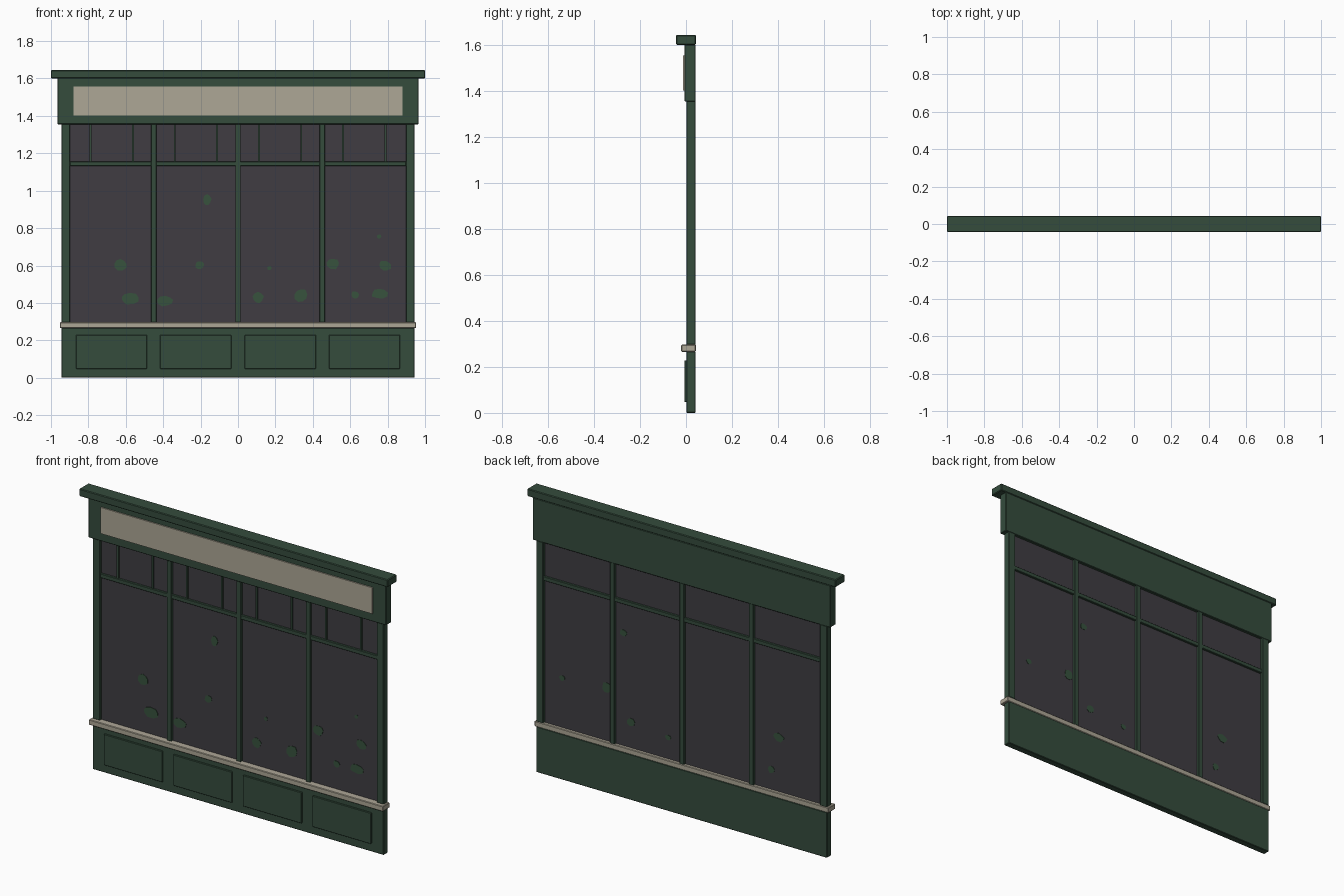
import bpy, bmesh, math, random

random.seed(4)


def material(name, rgb):
    m = bpy.data.materials.new(name)
    m.diffuse_color = (*rgb, 1)
    return m


GREEN = material("dark_green_paint", (0.035, 0.072, 0.046))
CREAM = material("cream_stone", (0.42, 0.385, 0.305))
GLASS = material("dark_glass", (0.050, 0.046, 0.055))
LEAF = material("plant_green", (0.038, 0.085, 0.047))


def finish(name, bm, mat):
    me = bpy.data.meshes.new(name)
    bm.to_mesh(me)
    bm.free()
    me.materials.append(mat)
    ob = bpy.data.objects.new(name, me)
    bpy.context.collection.objects.link(ob)
    return ob


def box(name, x0, x1, y0, y1, z0, z1, mat, bevel=0.0):
    bm = bmesh.new()
    bmesh.ops.create_cube(bm, size=1)
    for v in bm.verts:
        v.co = (x1 if v.co.x > 0 else x0,
                y1 if v.co.y > 0 else y0,
                z1 if v.co.z > 0 else z0)
    ob = finish(name, bm, mat)
    if bevel:
        mod = ob.modifiers.new("edge", 'BEVEL')
        mod.width = bevel
        mod.segments = 1
    return ob


BACK = 0.042

# Base wall with four raised panels
box("base_wall", -0.943, 0.943, 0.002, BACK, 0, 0.267, GREEN, 0.003)
for c in (-0.676, -0.226, 0.226, 0.676):
    box("base_panel", c - 0.19, c + 0.19, -0.007, 0.004, 0.048, 0.229, GREEN, 0.002)

# Sill
box("sill", -0.953, 0.953, -0.021, 0.043, 0.266, 0.297, CREAM, 0.003)

# Window glass
box("window_glass", -0.90, 0.90, 0.019, 0.025, 0.29, 1.36, GLASS)

# Frame: side posts, mullions, transom bar
for s in (-1, 1):
    xs = sorted((s * 0.897, s * 0.943))
    box("side_post", xs[0], xs[1], 0.002, BACK, 0.296, 1.358, GREEN, 0.003)
for c in (-0.45, 0, 0.45):
    box("mullion", c - 0.0145, c + 0.0145, 0.004, 0.040, 0.296, 1.358, GREEN, 0.002)
box("transom_bar", -0.898, 0.898, 0.006, 0.038, 1.132, 1.156, GREEN, 0.002)

# Thin glazing bars in the upper lights, front only
for c in (-0.675, -0.225, 0.225, 0.675):
    for d in (-0.113, 0.113):
        box("glazing_bar", c + d - 0.005, c + d + 0.005, 0.010, 0.020, 1.155, 1.358, GREEN)

# Fascia with blank sign board, and cornice
box("fascia", -0.965, 0.965, -0.007, BACK, 1.355, 1.602, GREEN, 0.003)
box("sign_board", -0.88, 0.88, -0.014, -0.005, 1.403, 1.556, CREAM)
box("cornice", -1, 1, -0.043, 0.043, 1.601, 1.645, GREEN, 0.004)


# Plants showing at the glass: irregular thin plates
def leaf(x, z, w, h, y):
    bm = bmesh.new()
    bmesh.ops.create_cone(bm, cap_ends=True, segments=9, radius1=1, radius2=1, depth=1)
    wob = [random.uniform(0.82, 1.08) for _ in range(9)]
    for v in bm.verts:
        a = math.atan2(v.co.y, v.co.x)
        r = wob[round(a / math.tau * 9) % 9]
        v.co = (x + math.cos(a) * r * w / 2, y + v.co.z * 0.003, z + math.sin(a) * r * h / 2)
    bmesh.ops.recalc_face_normals(bm, faces=bm.faces)
    finish("plant_leaf", bm, LEAF)


front = [(-0.63, 0.605, 0.075, 0.065), (-0.578, 0.425, 0.105, 0.065),
         (-0.39, 0.411, 0.085, 0.06), (-0.205, 0.603, 0.05, 0.045),
         (-0.165, 0.95, 0.045, 0.06), (0.168, 0.586, 0.025, 0.025),
         (0.107, 0.43, 0.06, 0.065), (0.335, 0.44, 0.075, 0.075),
         (0.51, 0.61, 0.07, 0.06), (0.755, 0.755, 0.025, 0.022),
         (0.786, 0.598, 0.07, 0.06), (0.627, 0.442, 0.045, 0.045),
         (0.758, 0.45, 0.09, 0.06)]
back = [(0.386, 0.957, 0.05, 0.04), (0.784, 0.587, 0.04, 0.035),
        (0.497, 0.608, 0.06, 0.06), (0.34, 0.448, 0.05, 0.05),
        (0.098, 0.422, 0.04, 0.03), (-0.62, 0.614, 0.07, 0.05),
        (-0.57, 0.412, 0.045, 0.045)]
for p in front:
    leaf(*p, 0.0182)
for p in back:
    leaf(*p, 0.0258)
